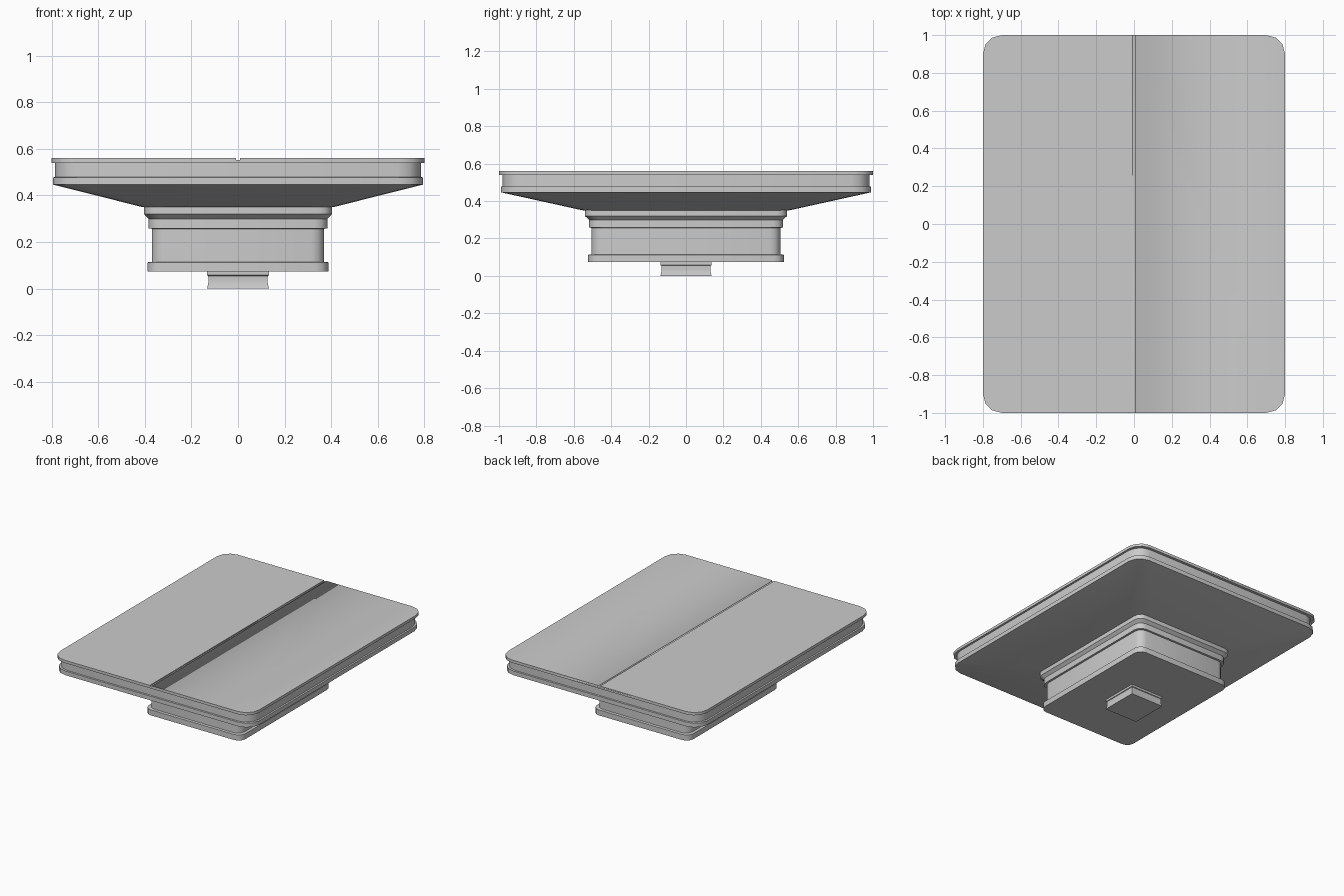
import bpy, bmesh, math

if "Cube" in bpy.data.objects:
    bpy.data.objects.remove(bpy.data.objects["Cube"])


def outline(hx, hy, r, seg):
    """Rounded rectangle as a counter-clockwise list of points."""
    if r <= 0:
        return [(hx, hy), (-hx, hy), (-hx, -hy), (hx, -hy)]
    pts = []
    for i, (sx, sy) in enumerate([(1, 1), (-1, 1), (-1, -1), (1, -1)]):
        for k in range(seg + 1):
            a = math.pi / 2 * (i + k / seg)
            pts.append((sx * (hx - r) + r * math.cos(a),
                        sy * (hy - r) + r * math.sin(a)))
    return pts


def loft(name, sections, r=0.0, seg=3):
    """Closed stack of rounded rectangles; sections are (half x, half y, z)."""
    bm = bmesh.new()
    rings = [[bm.verts.new((x, y, z)) for x, y in outline(hx, hy, r, seg)]
             for hx, hy, z in sections]
    n = len(rings[0])
    for low, high in zip(rings, rings[1:]):
        for i in range(n):
            j = (i + 1) % n
            bm.faces.new((low[i], low[j], high[j], high[i]))
    bm.faces.new(rings[0][::-1])
    bm.faces.new(rings[-1])
    mesh = bpy.data.meshes.new(name)
    bm.to_mesh(mesh)
    bm.free()
    obj = bpy.data.objects.new(name, mesh)
    bpy.context.collection.objects.link(obj)
    bpy.ops.object.select_all(action='DESELECT')
    obj.select_set(True)
    bpy.context.view_layer.objects.active = obj
    bpy.ops.object.shade_smooth_by_angle(angle=math.radians(32))
    return obj


# Table top with a shallow seam down the middle
top = loft("table_top", [(0.80, 1.0, 0.54), (0.80, 1.0, 0.56)], r=0.1)
cutter = loft("seam_cutter", [(0.009, 1.1, 0.553), (0.009, 1.1, 0.60)])
cutter.hide_render = True
cutter.hide_viewport = True
seam = top.modifiers.new("seam", 'BOOLEAN')
seam.operation = 'DIFFERENCE'
seam.solver = 'EXACT'
seam.object = cutter

# Apron: recessed band, lower ridge and tapered underside
loft("apron", [(0.41, 0.55, 0.35), (0.795, 0.99, 0.447), (0.795, 0.99, 0.477),
               (0.785, 0.98, 0.479), (0.785, 0.98, 0.54)], r=0.1)

# Pedestal: foot, column and stepped collar
loft("pedestal", [(0.388, 0.523, 0.073), (0.388, 0.523, 0.113),
                  (0.370, 0.505, 0.115), (0.370, 0.505, 0.257),
                  (0.384, 0.519, 0.258), (0.384, 0.519, 0.300),
                  (0.403, 0.540, 0.320), (0.403, 0.540, 0.352)], r=0.055)

# Base plug with slightly hollowed sides
loft("base_plug", [(0.133, 0.137, 0.0), (0.128, 0.132, 0.02),
                   (0.127, 0.130, 0.036), (0.128, 0.132, 0.055),
                   (0.133, 0.137, 0.058), (0.133, 0.137, 0.073)])
